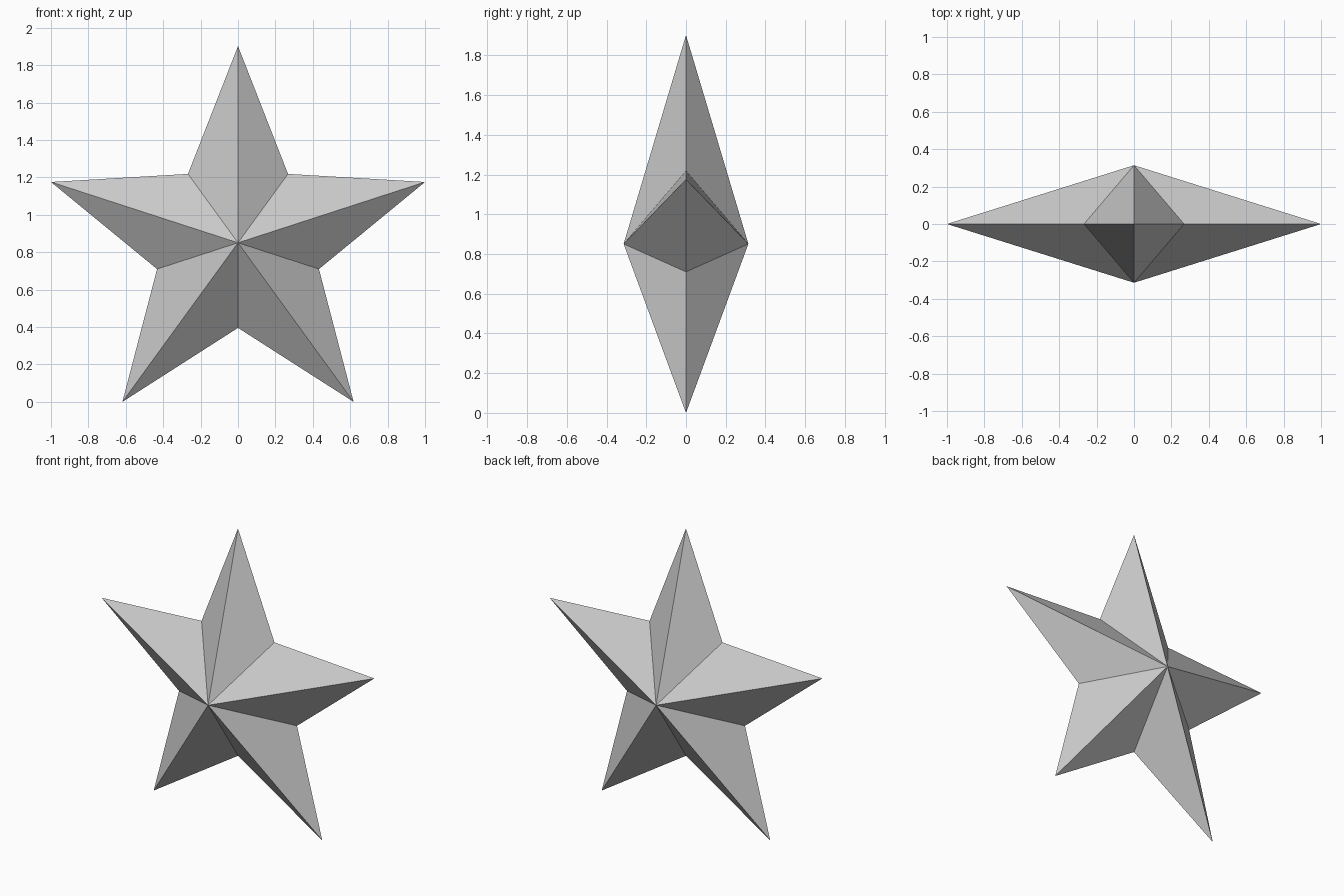
import bpy, bmesh, math

if "Cube" in bpy.data.objects:
    bpy.data.objects.remove(bpy.data.objects["Cube"])

OUTER = 1 / math.sin(math.radians(72))   # tip radius, gives a width of 2
INNER = 0.455                            # notch radius
DEPTH = 0.314                            # half thickness at the centre
CENTRE_Z = OUTER * math.cos(math.radians(36))

grey = bpy.data.materials.new("plain_grey")
grey.diffuse_color = (0.6, 0.6, 0.6, 1)
grey.use_nodes = True
grey.node_tree.nodes["Principled BSDF"].inputs["Base Color"].default_value = grey.diffuse_color

# Star outline in the XZ plane, with a raised centre point on each side
bm = bmesh.new()
ring = []
for i in range(10):
    r = INNER if i % 2 else OUTER
    a = math.radians(36 * i)
    ring.append(bm.verts.new((r * math.sin(a), 0, CENTRE_Z + r * math.cos(a))))
for y in (-DEPTH, DEPTH):
    peak = bm.verts.new((0, y, CENTRE_Z))
    for i in range(10):
        bm.faces.new((peak, ring[i], ring[(i + 1) % 10]))
bmesh.ops.recalc_face_normals(bm, faces=bm.faces)

mesh = bpy.data.meshes.new("faceted_star")
bm.to_mesh(mesh)
bm.free()
mesh.materials.append(grey)
star = bpy.data.objects.new("faceted_star", mesh)
bpy.context.collection.objects.link(star)
